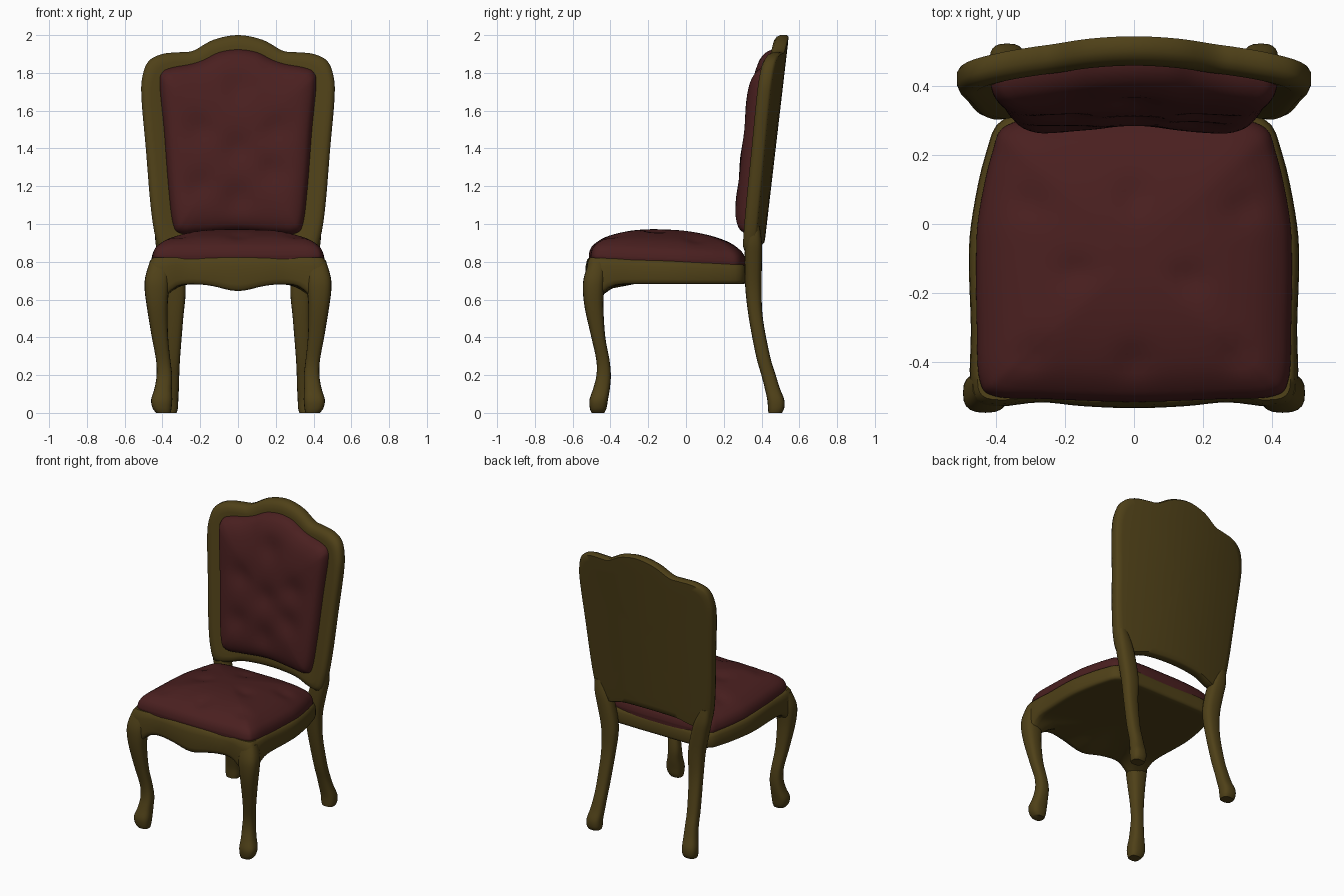
import bpy, bmesh, math
from math import exp


def material(name, rgb):
    m = bpy.data.materials.new(name)
    m.diffuse_color = (*rgb, 1)
    return m


WOOD = material("dark_wood", (0.078, 0.052, 0.009))
FABRIC = material("red_fabric", (0.068, 0.014, 0.014))


def spline(pts, per, closed=False):
    """Catmull-Rom interpolation of tuples of any size."""
    n, out = len(pts), []
    get = (lambda i: pts[i % n]) if closed else (lambda i: pts[max(0, min(n - 1, i))])
    for i in range(n if closed else n - 1):
        a, b, c, d = (get(i + k) for k in (-1, 0, 1, 2))
        for j in range(per):
            t = j / per
            out.append(tuple(0.5 * (2 * q + (r - p) * t + (2 * p - 5 * q + 4 * r - s) * t * t
                             + (3 * q - p - 3 * r + s) * t ** 3) for p, q, r, s in zip(a, b, c, d)))
    if not closed:
        out.append(tuple(pts[-1]))
    return out


def outline(half, per=4):
    """Closed smooth outline from a right half that starts and ends on x = 0."""
    return spline(half + [(-x, v) for x, v in half[-2:0:-1]], per, True)


def loft(name, rings, mat, mirror=False):
    bm = bmesh.new()
    loops = [[bm.verts.new(p) for p in r] for r in rings]
    n = len(loops[0])
    for a, b in zip(loops, loops[1:]):
        for i in range(n):
            bm.faces.new((a[i], a[(i + 1) % n], b[(i + 1) % n], b[i]))
    bm.faces.new(loops[0])
    bm.faces.new(loops[-1])
    bmesh.ops.recalc_face_normals(bm, faces=bm.faces)
    me = bpy.data.meshes.new(name)
    bm.to_mesh(me)
    bm.free()
    ob = bpy.data.objects.new(name, me)
    bpy.context.collection.objects.link(ob)
    me.materials.append(mat)
    if mirror:
        ob.modifiers.new("mirror", 'MIRROR')
    bpy.ops.object.select_all(action='DESELECT')
    ob.select_set(True)
    bpy.context.view_layer.objects.active = ob
    bpy.ops.object.shade_smooth_by_angle(angle=math.radians(50))
    return ob


def shells(shape, profile, centre, place):
    """Concentric scaled copies of an outline; place(u, v, height) gives the 3D point."""
    return [[place(u * s, centre + (v - centre) * s, h) for u, v in shape] for s, h in profile]


def dents(u, v, spots, depth, radius):
    return sum(depth * exp(-((u - a) ** 2 + (v - b) ** 2) / radius ** 2) for a, b in spots)


# Padding sections: (scale of outline, height)
SEAT_PUFF = spline([(0.05, -0.15), (0.6, -0.15), (0.96, -0.15), (1.0, 0.0), (1.0, 0.13), (0.98, 0.29),
                    (0.93, 0.45), (0.8, 0.67), (0.6, 0.84), (0.4, 0.94), (0.2, 0.99), (0.03, 1.0)], 3)
BACK_PUFF = spline([(0.05, -0.15), (0.6, -0.15), (0.96, -0.15), (1.0, 0.0), (1.0, 0.15), (0.975, 0.38),
                    (0.92, 0.6), (0.8, 0.8), (0.6, 0.93), (0.4, 0.98), (0.2, 1.0), (0.03, 1.0)], 3)


# Seat frame: shaped rails with a scalloped front apron
def rail_top(y):
    return 0.822 - 0.035 * (y + 0.5) / 0.8


def rail_bottom(x, y):
    front = max(0, min(1, (-y - 0.3) / 0.15))
    knee = exp(-((abs(x) - 0.43) ** 2 + (y + 0.5) ** 2) / 0.075 ** 2)
    return 0.682 - 0.037 * front * exp(-(x / 0.12) ** 2) - 0.1 * knee


def place_seat(x, y, h):
    lo, hi = rail_bottom(x, y), rail_top(y)
    return (x, y, lo + (hi - lo) * h)


seat_shape = outline([(0, -0.533), (0.15, -0.527), (0.27, -0.516), (0.39, -0.528), (0.46, -0.515),
                      (0.475, -0.45), (0.472, -0.3), (0.478, -0.1), (0.467, 0.03), (0.43, 0.2),
                      (0.375, 0.305), (0.2, 0.32), (0, 0.32)])
loft("seat_frame", shells(seat_shape, [(0.05, 0), (0.4, 0), (0.7, 0), (0.9, 0), (0.965, 0), (0.99, 0.06),
     (1, 0.2), (1, 0.5), (0.995, 0.75), (0.98, 0.92), (0.955, 1), (0.9, 1), (0.5, 1), (0.05, 1)],
     -0.1, place_seat), WOOD)

# Seat cushion with soft tufting
seat_tufts = [(-0.3, 0.06), (0.32, 0.05), (0.16, -0.16), (-0.17, -0.14), (0.3, -0.38), (-0.3, -0.38),
              (0, -0.4), (0, 0.08)]


def place_cushion(x, y, h):
    dent = dents(x, y, seat_tufts, 0.013, 0.05) if h > 0.4 else 0
    return (x, y, rail_top(y) + 0.166 * h - dent)


cushion_shape = outline([(0, -0.513), (0.25, -0.505), (0.4, -0.497), (0.445, -0.45), (0.453, -0.3),
                         (0.455, -0.1), (0.447, 0.03), (0.41, 0.2), (0.365, 0.285), (0.2, 0.312),
                         (0, 0.315)], 8)
loft("seat_cushion", shells(cushion_shape, SEAT_PUFF, -0.1, place_cushion), FABRIC)


# Back frame: tilted panel, hollow toward the sitter
def back_y(x, z):
    return 0.545 + 0.117 * (z - 2) - 0.06 * (x / 0.5) ** 2


def place_back(x, z, h):
    return (x, back_y(x, z) - h, z)


back_shape = outline([(0, 0.895), (0.2, 0.885), (0.31, 0.855), (0.4, 0.85), (0.437, 0.93), (0.463, 1.1),
                      (0.488, 1.4), (0.51, 1.65), (0.508, 1.77), (0.475, 1.86), (0.4, 1.9),
                      (0.3, 1.91), (0.235, 1.918), (0.13, 1.975), (0, 2.0)], 5)
loft("back_frame", shells(back_shape, [(0.03, 0), (0.2, 0), (0.4, 0), (0.6, 0), (0.8, 0), (0.92, 0),
     (0.985, 0.001), (1, 0.012), (1, 0.045), (0.985, 0.064), (0.95, 0.076), (0.9, 0.08), (0.82, 0.074),
     (0.6, 0.07), (0.3, 0.07), (0.03, 0.07)], 1.42, place_back), WOOD)

# Back cushion with soft tufting
back_tufts = [(-0.2, 1.5), (0.2, 1.5), (0, 1.4), (-0.2, 1.2), (0.18, 1.28), (0, 1.14), (0, 1.72)]


def place_back_cushion(x, z, h):
    dent = dents(x, z, back_tufts, 0.018, 0.08) if h > 0.4 else 0
    return (x, back_y(x, z) - 0.066 - 0.113 * h + dent, z)


back_cushion_shape = outline([(0, 0.965), (0.2, 0.952), (0.3, 0.952), (0.342, 1.0), (0.367, 1.2),
                              (0.39, 1.5), (0.412, 1.73), (0.4, 1.8), (0.35, 1.826), (0.25, 1.845),
                              (0.18, 1.868), (0.1, 1.907), (0, 1.922)], 7)
loft("back_cushion", shells(back_cushion_shape, BACK_PUFF, 1.42, place_back_cushion), FABRIC)


# Cabriole legs: stations are (z, x, y, half width, half depth)
def leg(name, stations, sides=20):
    rings = []
    for z, cx, cy, rx, ry in spline(stations, 4):
        ring = []
        for i in range(sides):
            a = math.tau * i / sides
            c, s = math.cos(a), math.sin(a)
            ring.append((cx + rx * math.copysign(abs(c) ** 0.75, c),
                         cy + ry * math.copysign(abs(s) ** 0.75, s), z))
        rings.append(ring)
    loft(name, rings, WOOD, mirror=True)


leg("front_legs", [(0, 0.395, -0.466, 0.038, 0.034), (0.025, 0.402, -0.465, 0.05, 0.044),
                   (0.07, 0.404, -0.462, 0.056, 0.049), (0.13, 0.396, -0.447, 0.046, 0.044),
                   (0.2, 0.39, -0.436, 0.041, 0.038), (0.28, 0.396, -0.44, 0.038, 0.035),
                   (0.4, 0.413, -0.464, 0.043, 0.037), (0.55, 0.427, -0.486, 0.054, 0.049),
                   (0.65, 0.43, -0.49, 0.064, 0.056), (0.72, 0.427, -0.484, 0.064, 0.056),
                   (0.8, 0.415, -0.468, 0.052, 0.045)])
leg("back_legs", [(0, 0.367, 0.472, 0.042, 0.036), (0.025, 0.367, 0.477, 0.049, 0.043),
                  (0.07, 0.366, 0.475, 0.05, 0.045), (0.13, 0.358, 0.457, 0.045, 0.04),
                  (0.2, 0.352, 0.437, 0.041, 0.038), (0.3, 0.347, 0.408, 0.041, 0.037),
                  (0.5, 0.336, 0.37, 0.046, 0.037), (0.66, 0.333, 0.357, 0.056, 0.043),
                  (0.8, 0.358, 0.356, 0.058, 0.046), (0.9, 0.384, 0.358, 0.053, 0.044),
                  (0.99, 0.405, 0.358, 0.034, 0.032)])
